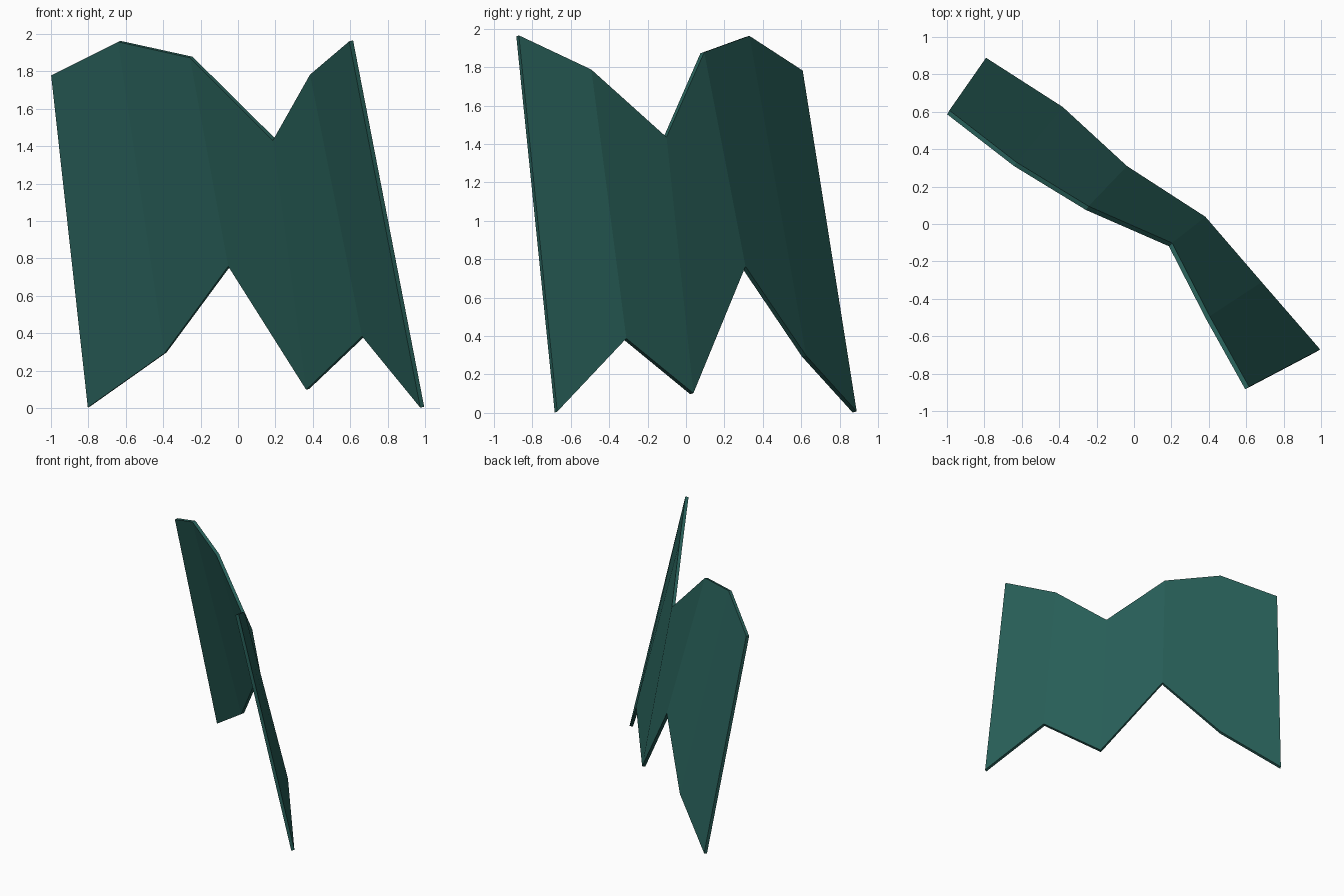
import bpy
import bmesh

cube = bpy.data.objects.get("Cube")
if cube:
    bpy.data.objects.remove(cube, do_unlink=True)

# Single dark teal finish
teal = bpy.data.materials.new("dark teal")
teal.use_nodes = True
colour = (0.021, 0.114, 0.098, 1.0)
teal.diffuse_color = colour
teal.node_tree.nodes["Principled BSDF"].inputs["Base Color"].default_value = colour

# Upper and lower outline of the leaning sheet, one pair per crease
top_edge = [(-0.993, 0.597, 1.78), (-0.635, 0.32, 1.96), (-0.25, 0.085, 1.875),
            (0.195, -0.11, 1.433), (0.395, -0.5, 1.785), (0.605, -0.877, 1.963)]
bottom_edge = [(-0.797, 0.878, 0.005), (-0.387, 0.615, 0.295), (-0.045, 0.3, 0.76),
               (0.373, 0.03, 0.1), (0.673, -0.318, 0.385), (0.985, -0.677, 0.004)]

# Folded sheet: one panel between each pair of creases
bm = bmesh.new()
upper = [bm.verts.new(p) for p in top_edge]
lower = [bm.verts.new(p) for p in bottom_edge]
for i in range(len(upper) - 1):
    bm.faces.new((lower[i], lower[i + 1], upper[i + 1], upper[i]))
mesh = bpy.data.meshes.new("folded_sheet")
bm.to_mesh(mesh)
bm.free()
mesh.materials.append(teal)
sheet = bpy.data.objects.new("folded_sheet", mesh)
bpy.context.collection.objects.link(sheet)

# Thickness, evenly to both sides
solid = sheet.modifiers.new("thickness", "SOLIDIFY")
solid.thickness = 0.025
solid.offset = 0.0
solid.use_even_offset = True
